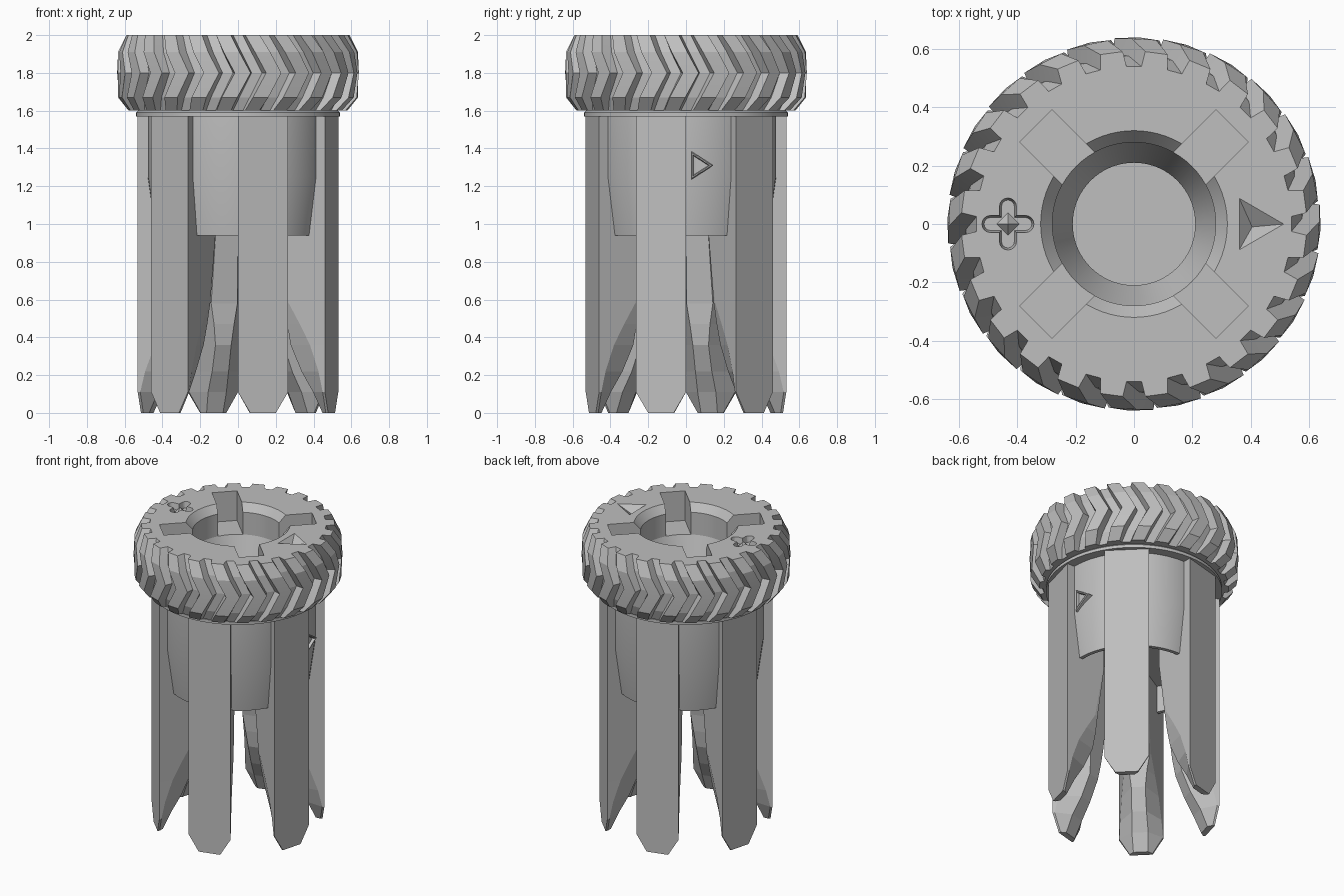
import bpy, bmesh, math
from mathutils import Matrix, Vector

cube = bpy.data.objects.get("Cube")
if cube:
    bpy.data.objects.remove(cube, do_unlink=True)

grey = bpy.data.materials.new("plain_grey")
grey.use_nodes = True
COLOUR = (0.52, 0.52, 0.52, 1)
grey.diffuse_color = COLOUR
grey.node_tree.nodes["Principled BSDF"].inputs["Base Color"].default_value = COLOUR


def activate(obj):
    bpy.ops.object.select_all(action='DESELECT')
    obj.select_set(True)
    bpy.context.view_layer.objects.active = obj


def smooth(obj, degrees):
    activate(obj)
    bpy.ops.object.shade_smooth_by_angle(angle=math.radians(degrees))


def make(name, bm):
    bmesh.ops.recalc_face_normals(bm, faces=bm.faces)
    mesh = bpy.data.meshes.new(name)
    bm.to_mesh(mesh)
    bm.free()
    mesh.materials.append(grey)
    obj = bpy.data.objects.new(name, mesh)
    bpy.context.collection.objects.link(obj)
    return obj


def loft(rings):
    """Closed solid through rings of equal point count."""
    bm = bmesh.new()
    rows = [[bm.verts.new(p) for p in ring] for ring in rings]
    n = len(rows[0])
    for a, b in zip(rows, rows[1:]):
        for i in range(n):
            j = (i + 1) % n
            bm.faces.new((a[i], a[j], b[j], b[i]))
    bm.faces.new(rows[0][::-1])
    bm.faces.new(rows[-1])
    return bm


def polar(r, a, z):
    return Vector((r * math.cos(a), r * math.sin(a), z))


def lathe(profile, seg=72):
    """Solid of revolution from (radius, z) pairs."""
    return loft([[polar(r, math.tau * i / seg, z) for i in range(seg)]
                 for r, z in profile])


def cut(target, cutter):
    cutter.hide_render = True
    mod = target.modifiers.new("cut", 'BOOLEAN')
    mod.operation = 'DIFFERENCE'
    mod.solver = 'EXACT'
    mod.object = cutter
    activate(target)
    bpy.ops.object.modifier_apply(modifier=mod.name)
    bpy.data.objects.remove(cutter, do_unlink=True)


# Cap with chevron teeth, a notch centred on each axis: (z, groove radius, tooth radius)
TEETH = 24
pitch = math.tau / TEETH
rings = []
for z, groove, tooth in [(1.6, .555, .58), (1.67, .58, .635), (1.8, .59, .64),
                         (1.91, .575, .635), (2.0, .54, .592)]:
    shift = .17 * (1 - abs(z - 1.8) / .2)
    ring = []
    for k in range(TEETH):
        for frac, r in ((-.18, groove), (.18, groove), (.25, tooth), (.75, tooth)):
            ring.append(polar(r, (k + frac) * pitch + shift, z))
    rings.append(ring)
cap = make("ribbed_cap", loft(rings))

# Central bore with a chamfered rim and a funnel below
cut(cap, make("bore_cutter", lathe([(.21, 1.5), (.21, 1.62), (.28, 1.8), (.28, 1.95),
                                    (.32, 2.0), (.336, 2.02)])))

# Four diagonal square slots
for k in range(4):
    bm = bmesh.new()
    bmesh.ops.create_cube(bm, size=1, matrix=Matrix.Rotation((k + .5) * math.pi / 2, 4, 'Z')
                          @ Matrix.Translation((.3625, 0, 1.95))
                          @ Matrix.Diagonal((.225, .156, .3, 1)))
    cut(cap, make("slot_cutter", bm))

# Sunken pyramid arrow on the top
bm = bmesh.new()
base = [bm.verts.new(p) for p in ((.36, .09, 2.001), (.36, -.09, 2.001), (.515, 0, 2.001))]
apex = bm.verts.new((.405, -.01, 1.95))
bm.faces.new(base)
for i in range(3):
    bm.faces.new((base[i], base[(i + 1) % 3], apex))
cut(cap, make("arrow_cutter", bm))

# Sunken rounded cross on the top, with a small pyramid in its middle
CROSS = Matrix.Translation((-.432, 0, 0))
for turn in (0, math.pi / 2):
    place = CROSS @ Matrix.Rotation(turn, 4, 'Z')
    levels = []
    for z, r in ((1.96, .022), (2.01, .031)):
        level = []
        for side in (0, 1):
            for i in range(9):
                a = -math.pi / 2 + math.pi * i / 8 + side * math.pi
                level.append(place @ (polar(r, a, z) + Vector((.06 - .12 * side, 0, 0))))
        levels.append(level)
    cut(cap, make("cross_cutter", loft(levels)))
bm = bmesh.new()
bmesh.ops.create_cone(bm, cap_ends=True, segments=4, radius1=.04, radius2=0, depth=.04,
                      matrix=CROSS @ Matrix.Translation((0, 0, 1.978)))
make("cross_stud", bm)
smooth(cap, 12)

# Collar and tapering sleeve, hollow above (cup) and recessed below
sleeve = make("sleeve", lathe([(.01, 1.2), (.21, 1.2), (.21, 1.6), (.53, 1.6), (.54, 1.59),
                               (.54, 1.57), (.477, 1.57), (.477, 1.25), (.434, .94),
                               (.41, .94), (.41, 1.12), (.01, 1.12)]))
smooth(sleeve, 30)

# Six wedge legs with radial sides:
# (z, outer half width, radius of side edge, inner radius, inner half width)
R = .513
WEDGE = math.tan(math.radians(15))
SECTIONS = [(0, .07, .5, .475, .045), (.11, .137, .5, .425, .05),
            (.22, .137, .475, .36, .045), (.36, .137, .425, .3, .043),
            (.47, .137, .365, .285, .055), (.58, .137, .3, .28, .072),
            (.94, .137, .235, .23, .061), (1.58, .137, .235, .23, .061)]
for k in range(6):
    turn = Matrix.Rotation(math.radians(-75 + 60 * k), 4, 'Z')
    rings = []
    for z, wide, edge, inner, narrow in SECTIONS:
        half = [(R, wide), (edge, min(wide, edge * WEDGE)), (inner, narrow)]
        outline = half + [(x, -y) for x, y in reversed(half)]
        rings.append([turn @ Vector((x, y, z)) for x, y in outline])
    make(f"leg_{k + 1}", loft(rings))

# Raised triangular frame on the sleeve
centre = Vector((0, .067, 1.31))
corners = [Vector((0, .028, 1.385)), Vector((0, .028, 1.235)), Vector((0, .145, 1.31))]
loops = []
for x, scale in ((.44, 1), (.487, 1), (.492, .88), (.492, .75), (.474, .66)):
    loops.append([centre + (c - centre) * scale + Vector((x, 0, 0)) for c in corners])
make("side_arrow", loft(loops))
